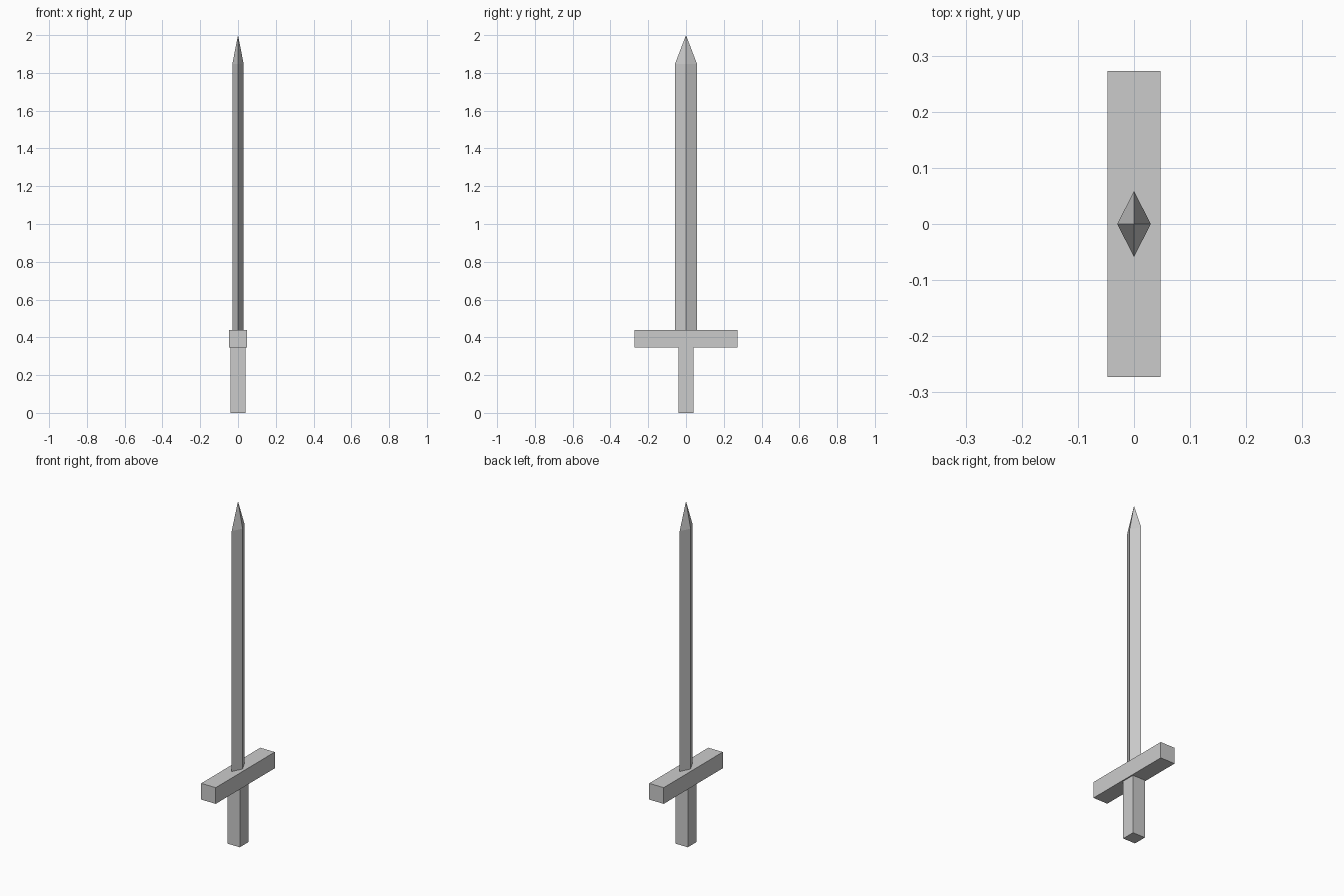
import bpy, bmesh

if "Cube" in bpy.data.objects:
    bpy.data.objects.remove(bpy.data.objects["Cube"])


def make_object(name, bm):
    bmesh.ops.recalc_face_normals(bm, faces=bm.faces[:])
    mesh = bpy.data.meshes.new(name)
    bm.to_mesh(mesh)
    bm.free()
    obj = bpy.data.objects.new(name, mesh)
    bpy.context.collection.objects.link(obj)
    return obj


def box(name, half_x, half_y, z0, z1):
    bm = bmesh.new()
    bmesh.ops.create_cube(bm, size=1)
    for v in bm.verts:
        v.co = (v.co.x * 2 * half_x, v.co.y * 2 * half_y,
                z0 + (v.co.z + 0.5) * (z1 - z0))
    return make_object(name, bm)


def diamond_blade(name, half_x, half_y, z0, z_shoulder, z_tip):
    bm = bmesh.new()
    section = [(half_x, 0), (0, half_y), (-half_x, 0), (0, -half_y)]
    base = [bm.verts.new((x, y, z0)) for x, y in section]
    shoulder = [bm.verts.new((x, y, z_shoulder)) for x, y in section]
    tip = bm.verts.new((0, 0, z_tip))
    bm.faces.new(base)
    for i in range(4):
        j = (i + 1) % 4
        bm.faces.new((base[i], base[j], shoulder[j], shoulder[i]))
        bm.faces.new((shoulder[i], shoulder[j], tip))
    return make_object(name, bm)


# Square grip standing on the ground
box("grip", 0.04, 0.04, 0.0, 0.345)

# Crossguard running along y
box("crossguard", 0.047, 0.273, 0.345, 0.44)

# Four-sided blade with a pointed tip
diamond_blade("blade", 0.03, 0.0585, 0.44, 1.847, 2.0)
